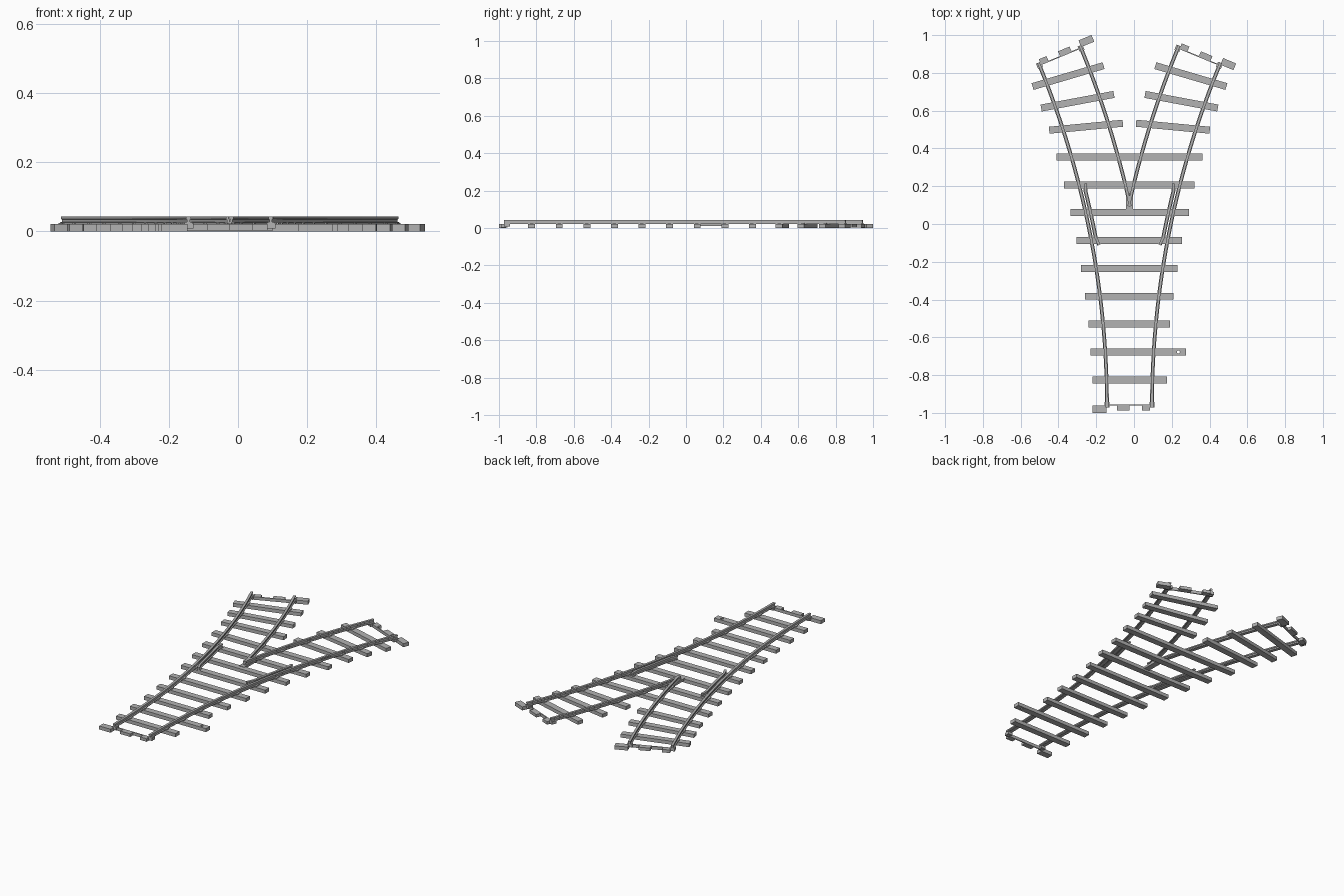
import bpy, bmesh, math
from mathutils import Matrix, Vector

cube = bpy.data.objects.get("Cube")
if cube:
    bpy.data.objects.remove(cube, do_unlink=True)

AXIS = -0.024              # symmetry line of the switch
START = -0.972             # y of the toe end
RADIUS = 4.89              # centre line of each curved branch
HALF = 0.119               # half the gauge
END = math.radians(22.5)
TIE_W, TIE_H = 0.037, 0.021

grey = bpy.data.materials.new("plain grey")
grey.use_nodes = True
grey.diffuse_color = (0.45, 0.45, 0.45, 1)
grey.node_tree.nodes["Principled BSDF"].inputs["Base Color"].default_value = grey.diffuse_color


def finish(name, bm):
    bmesh.ops.recalc_face_normals(bm, faces=bm.faces)
    mesh = bpy.data.meshes.new(name)
    bm.to_mesh(mesh)
    bm.free()
    mesh.materials.append(grey)
    obj = bpy.data.objects.new(name, mesh)
    bpy.context.collection.objects.link(obj)
    return obj


def add_box(bm, x, y, z0, z1, length, width, angle=0.0):
    m = (Matrix.Translation((x, y, (z0 + z1) / 2)) @ Matrix.Rotation(angle, 4, "Z")
         @ Matrix.Diagonal((length, width, z1 - z0, 1)))
    bmesh.ops.create_cube(bm, size=1, matrix=m)


def box(name, *args):
    bm = bmesh.new()
    add_box(bm, *args)
    return finish(name, bm)


# Rail section: foot, web and head, one half mirrored
half_section = [(0.010, 0.022), (0.010, 0.026), (0.004, 0.028),
                (0.004, 0.034), (0.007, 0.036), (0.007, 0.043)]
section = half_section + [(-w, z) for w, z in reversed(half_section)]


def rail(name, points):
    bm = bmesh.new()
    pts = [Vector(p) for p in points]
    rings = []
    for i, p in enumerate(pts):
        d = (pts[min(i + 1, len(pts) - 1)] - pts[max(i - 1, 0)]).normalized()
        rings.append([bm.verts.new((p.x + d.y * w, p.y - d.x * w, z)) for w, z in section])
    n = len(section)
    for a, b in zip(rings, rings[1:]):
        for k in range(n):
            bm.faces.new((a[k], a[(k + 1) % n], b[(k + 1) % n], b[k]))
    bm.faces.new(rings[0])
    bm.faces.new(rings[-1])
    return finish(name, bm)


def arc(side, offset, t0, t1, steps=20):
    """Points of a rail lying offset towards the curve centre."""
    r = RADIUS - offset
    angles = [t0 + (t1 - t0) * i / steps for i in range(steps + 1)]
    return [(AXIS + side * (RADIUS - r * math.cos(t)), START + r * math.sin(t)) for t in angles]


def rail_x(offset, y):
    r = RADIUS - offset
    return RADIUS - math.sqrt(r * r - (y - START) ** 2)


chairs = bmesh.new()


def add_chairs(side, offset, cx, cy, angle):
    """Small fastenings on both sides of a rail where it crosses a tie."""
    y = cy
    for _ in range(4):
        x = rail_x(offset, y)
        y = cy + math.tan(angle) * (x - cx)
    turn = math.asin((y - START) / (RADIUS - offset))
    add_box(chairs, AXIS + side * x, y, TIE_H - 0.002, 0.026, 0.028, 0.018, -side * turn)


# Straight ties, evenly spaced, widening along the switch
spans = [(-0.22, 0.175), (-0.23, 0.275), (-0.24, 0.19), (-0.26, 0.21), (-0.28, 0.23),
         (-0.305, 0.255), (-0.335, 0.29), (-0.37, 0.32), (-0.41, 0.362)]
frog_angle = math.acos(RADIUS / (RADIUS + HALF))
frog_y = START + (RADIUS + HALF) * math.sin(frog_angle)
for i, (x0, x1) in enumerate(spans):
    y = -0.825 + i * 0.1475
    tie = box(f"straight_tie_{i + 1}", (x0 + x1) / 2, y, 0, TIE_H, x1 - x0, TIE_W)
    for side in (-1, 1):
        add_chairs(side, HALF, 0, y, 0)
        if y > frog_y:
            add_chairs(side, -HALF, 0, y, 0)
    if i == 1:
        # Pin hole in the long throw tie
        bm = bmesh.new()
        bmesh.ops.create_cone(bm, cap_ends=True, segments=12, radius1=0.008, radius2=0.008,
                              depth=0.1, matrix=Matrix.Translation((0.235, y, 0)))
        cutter = finish("pin_hole_cutter", bm)
        cutter.hide_render = True
        mod = tie.modifiers.new("hole", "BOOLEAN")
        mod.object = cutter
        mod.solver = "EXACT"
        bpy.context.view_layer.objects.active = tie
        bpy.ops.object.modifier_apply(modifier=mod.name)
        bpy.data.objects.remove(cutter, do_unlink=True)


def end_joint(name, x, y, heading):
    """Half tie, thin cross bar and locking tabs; heading points out of the track."""
    out = Vector((math.cos(heading), math.sin(heading)))
    right = Vector((out.y, -out.x))
    bm = bmesh.new()

    def part(r0, r1, u0, u1, z0, z1):
        c = Vector((x, y)) + right * (r0 + r1) / 2 + out * (u0 + u1) / 2
        add_box(bm, c.x, c.y, z0, z1, r1 - r0, u1 - u0, heading - math.pi / 2)

    part(0.122, 0.197, -0.01, 0.028, 0, TIE_H)
    part(-0.125, 0.125, -0.017, -0.011, 0.003, TIE_H)
    part(0.0, 0.066, -0.012, 0.016, 0.003, TIE_H)
    part(-0.11, -0.066, -0.012, 0.016, 0.003, TIE_H)
    for r in (-HALF, HALF):
        part(r - 0.014, r + 0.014, -0.03, 0.0, 0.008, 0.024)
    finish(name, bm)


end_joint("toe_joint", AXIS, START, -math.pi / 2)

branch_ties = [(0.23, 0.515, 5.4), (0.275, 0.65, 10.6), (0.325, 0.783, 16.4)]
for side, label in ((1, "left"), (-1, "right")):
    # Running rails
    rail(f"{label}_outer_rail", arc(side, HALF, 0, END, 32))
    rail(f"{label}_inner_rail", arc(side, -HALF, frog_angle - 0.004, END))

    # Guard rail with flared ends
    guard = arc(side, HALF + 0.0, math.radians(10.4), math.radians(14.4), 8)
    gaps = [0.037] + [0.026] * 7 + [0.037]
    rail(f"{label}_guard_rail", [(x - side * g, y) for (x, y), g in zip(guard, gaps)])

    # Angled ties
    for i, (x, y, deg) in enumerate(branch_ties):
        angle = math.radians(deg)
        box(f"{label}_branch_tie_{i + 1}", AXIS + side * x, y, 0, TIE_H, 0.392, TIE_W, -side * angle)
        for offset in (HALF, -HALF):
            add_chairs(side, offset, x, y, -angle)

    # Far end of the branch
    ex, ey = arc(side, 0, 0, END, 1)[-1]
    end_joint(f"{label}_branch_joint", ex, ey, math.pi / 2 - side * END)

finish("rail_chairs", chairs)

# Support block under the frog point
box("frog_support", AXIS, frog_y + 0.02, 0.01, 0.023, 0.035, 0.13)
